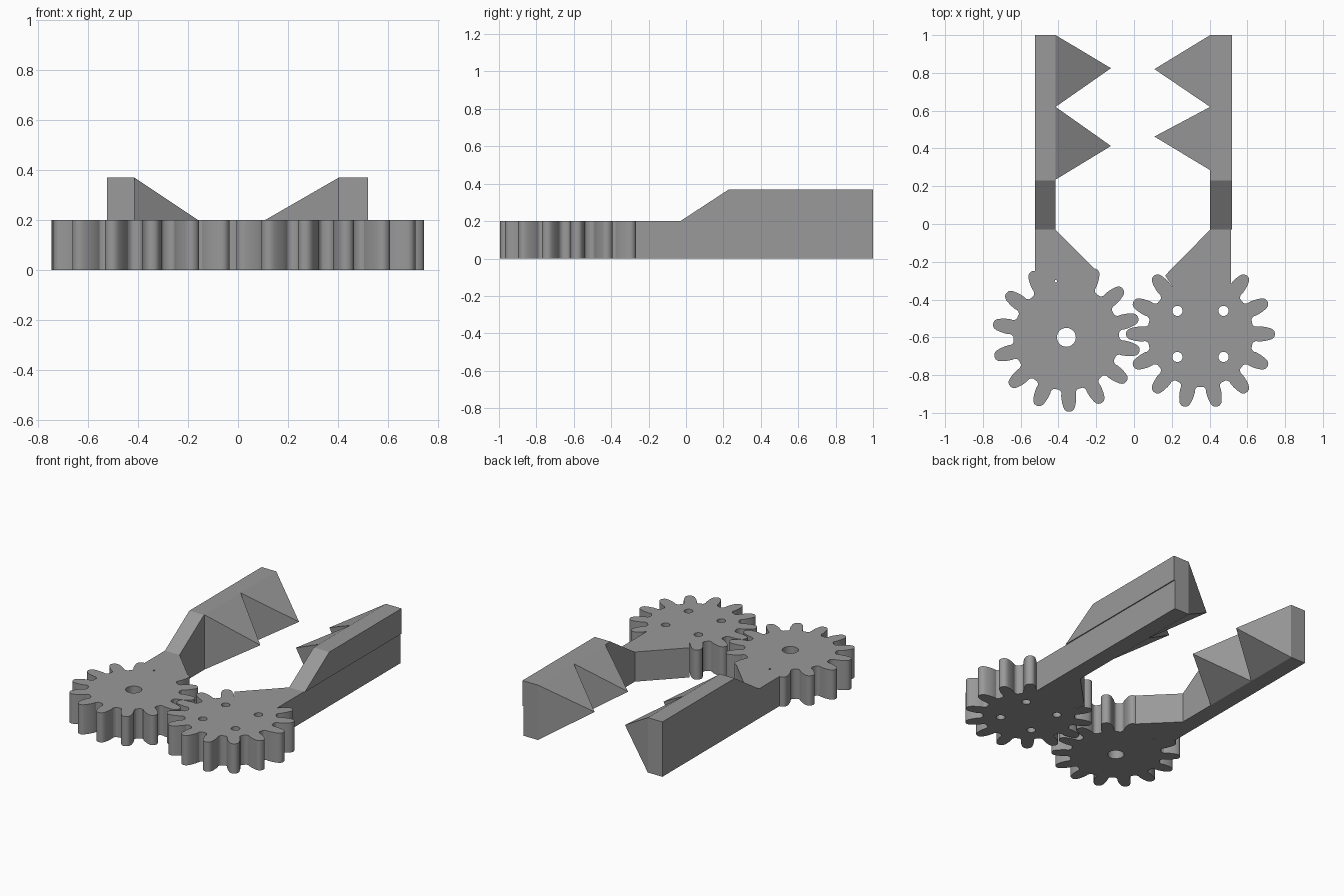
import bpy, bmesh, math

if "Cube" in bpy.data.objects:
    bpy.data.objects.remove(bpy.data.objects["Cube"])

grey = bpy.data.materials.new("plain grey")
grey.diffuse_color = (0.32, 0.32, 0.32, 1)
grey.use_nodes = True
grey.node_tree.nodes["Principled BSDF"].inputs["Base Color"].default_value = grey.diffuse_color
PLATE_Z = 0.2   # thickness of gears and lower arms
TOP_Z = 0.37    # top of the raised fingers


def finish(name, bm):
    bmesh.ops.recalc_face_normals(bm, faces=bm.faces)
    me = bpy.data.meshes.new(name)
    bm.to_mesh(me)
    bm.free()
    me.materials.append(grey)
    ob = bpy.data.objects.new(name, me)
    bpy.context.collection.objects.link(ob)
    return ob


def prism(name, points, offset):
    """Extrude a closed 3D outline along an offset vector."""
    bm = bmesh.new()
    face = bm.faces.new([bm.verts.new(p) for p in points])
    new = bmesh.ops.extrude_face_region(bm, geom=[face])["geom"]
    bmesh.ops.translate(bm, vec=offset,
                        verts=[v for v in new if isinstance(v, bmesh.types.BMVert)])
    return finish(name, bm)


def flat(name, outline, z0, z1):
    return prism(name, [(x, y, z0) for x, y in outline], (0, 0, z1 - z0))


def boolean(ob, other, operation):
    mod = ob.modifiers.new(operation, 'BOOLEAN')
    mod.operation, mod.solver, mod.object = operation, 'EXACT', other
    bpy.context.view_layer.objects.active = ob
    bpy.ops.object.modifier_apply(modifier=mod.name)
    bpy.data.objects.remove(other)


# Half of one tooth: radius and half width, from valley to tip
TOOTH = [(0.280, 0.050), (0.285, 0.043), (0.296, 0.038), (0.31, 0.040), (0.33, 0.039),
         (0.35, 0.036), (0.37, 0.031), (0.383, 0.025), (0.391, 0.016), (0.394, 0.006)]


def gear_outline(cx, cy, phase, teeth=14):
    pts = []
    for i in range(teeth):
        a = math.radians(phase) + i * math.tau / teeth
        for side, half in ((-1, TOOTH), (1, TOOTH[::-1])):
            for r, w in half:
                t = a + side * w / r
                pts.append((cx + r * math.cos(t), cy + r * math.sin(t)))
    return pts


def gripper(side, centre, phase, arm, holes):
    # gear merged with the lower arm, then drilled
    body = flat(side + "_gear_arm", gear_outline(*centre, phase), 0, PLATE_Z)
    boolean(body, flat("arm", arm, 0, PLATE_Z), 'UNION')
    for x, y, r in holes:
        ring = [(x + r * math.cos(k * math.tau / 24), y + r * math.sin(k * math.tau / 24))
                for k in range(24)]
        boolean(body, flat("cutter", ring, -0.1, 0.3), 'DIFFERENCE')
    bpy.ops.object.select_all(action='DESELECT')
    body.select_set(True)
    bpy.context.view_layer.objects.active = body
    bpy.ops.object.shade_smooth_by_angle(angle=math.radians(30))


def finger(side, inner, outer):
    # raised bar with a sloped front end
    profile = [(-0.03, PLATE_Z), (1, PLATE_Z), (1, TOP_Z), (0.23, TOP_Z)]
    prism(side + "_finger", [(inner, y, z) for y, z in profile], (outer - inner, 0, 0))


def spike(name, inner, y0, y1, tip):
    # pyramid tooth on the inner face of the finger
    bm = bmesh.new()
    base = [bm.verts.new((inner, y, z)) for y, z in
            ((y0, 0), (y1, 0), (y1, TOP_Z), (y0, TOP_Z))]
    apex = bm.verts.new(tip)
    bm.faces.new(base)
    for i in range(4):
        bm.faces.new((base[i], base[(i + 1) % 4], apex))
    finish(name, bm)


# Left gripper: gear with a single axle hole
gripper("left", (-0.358, -0.60), -87.7,
        [(-0.415, -0.03), (-0.415, 1), (-0.524, 1), (-0.524, -0.29), (-0.47, -0.38),
         (-0.26, -0.38), (-0.205, -0.24)],
        [(-0.358, -0.60, 0.05), (-0.414, -0.303, 0.006)])
finger("left", -0.415, -0.524)
spike("left_back_spike", -0.415, 0.62, 1.0, (-0.122, 0.825, 0.175))
spike("left_front_spike", -0.415, 0.235, 0.62, (-0.122, 0.413, 0.175))

# Right gripper: gear with four mounting holes
gripper("right", (0.352, -0.582), 0,
        [(0.403, -0.03), (0.403, 1), (0.513, 1), (0.513, -0.32), (0.47, -0.40),
         (0.25, -0.40), (0.165, -0.272)],
        [(0.352 + sx * 0.122, -0.582 + sy * 0.122, 0.027)
         for sx in (-1, 1) for sy in (-1, 1)])
finger("right", 0.403, 0.52)
spike("right_back_spike", 0.403, 0.62, 1.0, (0.108, 0.82, 0.2))
spike("right_front_spike", 0.403, 0.285, 0.62, (0.108, 0.463, 0.2))
